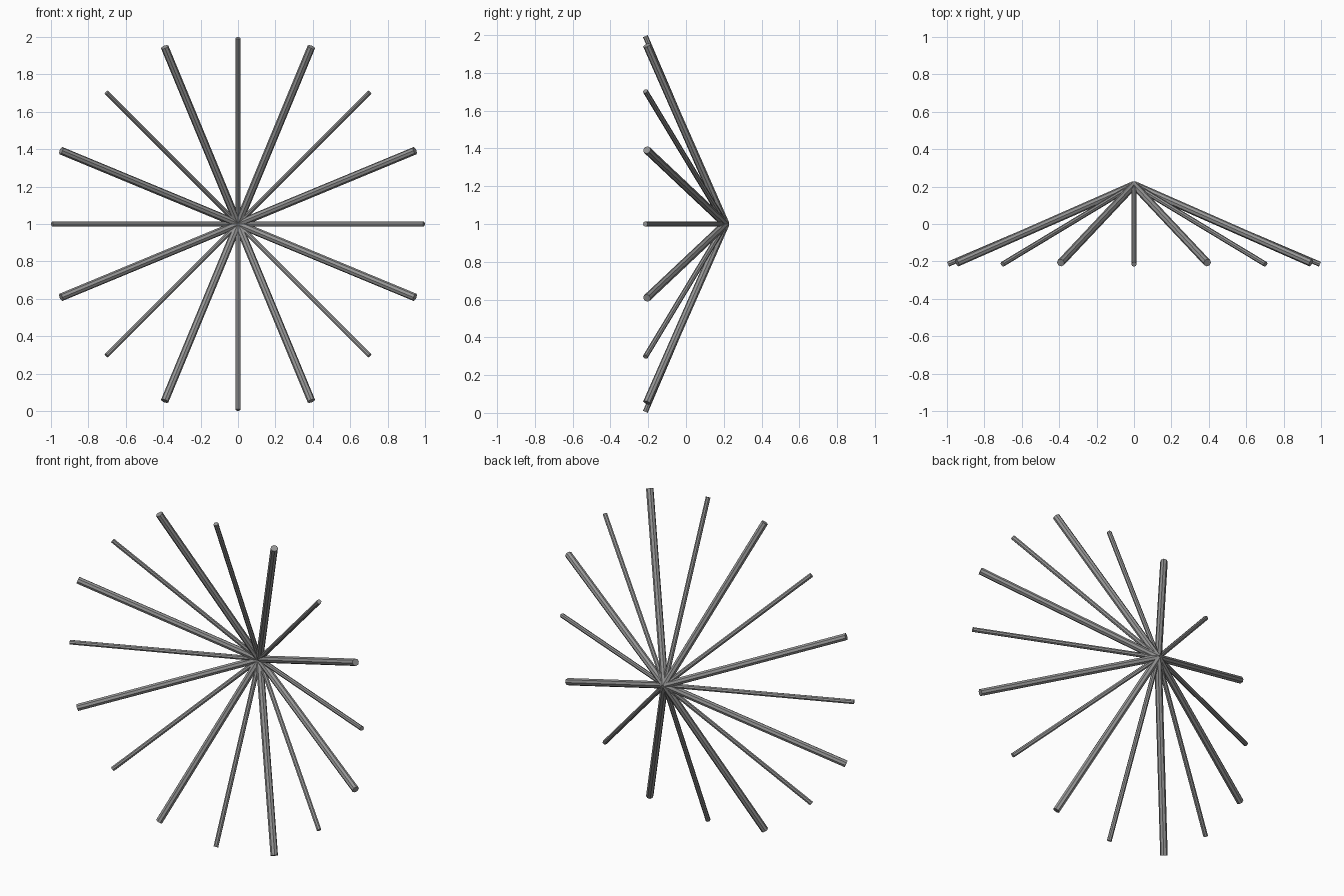
import bpy
import math
from mathutils import Vector

cube = bpy.data.objects.get("Cube")
if cube:
    bpy.data.objects.remove(cube, do_unlink=True)

metal = bpy.data.materials.new("grey_metal")
metal.use_nodes = True
GREY = (0.3, 0.3, 0.3, 1)
metal.diffuse_color = GREY
metal.node_tree.nodes["Principled BSDF"].inputs["Base Color"].default_value = GREY

HUB = Vector((0, 0.209, 1))
COUNT = 16


def rod(name, start, end, radius):
    """Eight-sided flat-shaded rod between two points."""
    axis = end - start
    bpy.ops.mesh.primitive_cylinder_add(
        vertices=8, radius=radius, depth=axis.length, location=(start + end) / 2,
        rotation=axis.to_track_quat('Z', 'Y').to_euler())
    obj = bpy.context.object
    obj.name = name
    obj.data.materials.append(metal)


# Rods fan forward from the hub, thin and thick in turn
for i in range(COUNT):
    angle = math.tau * i / COUNT
    if i % 2:
        kind, reach, front, radius = "thick", 1.024, -0.207, 0.021
    else:
        kind, reach, front, radius = "thin", 0.994, -0.215, 0.0138
    tip = Vector((reach * math.cos(angle), front, 1 + reach * math.sin(angle)))
    rod(f"{kind}_rod_{i // 2 + 1}", HUB, tip, radius)
